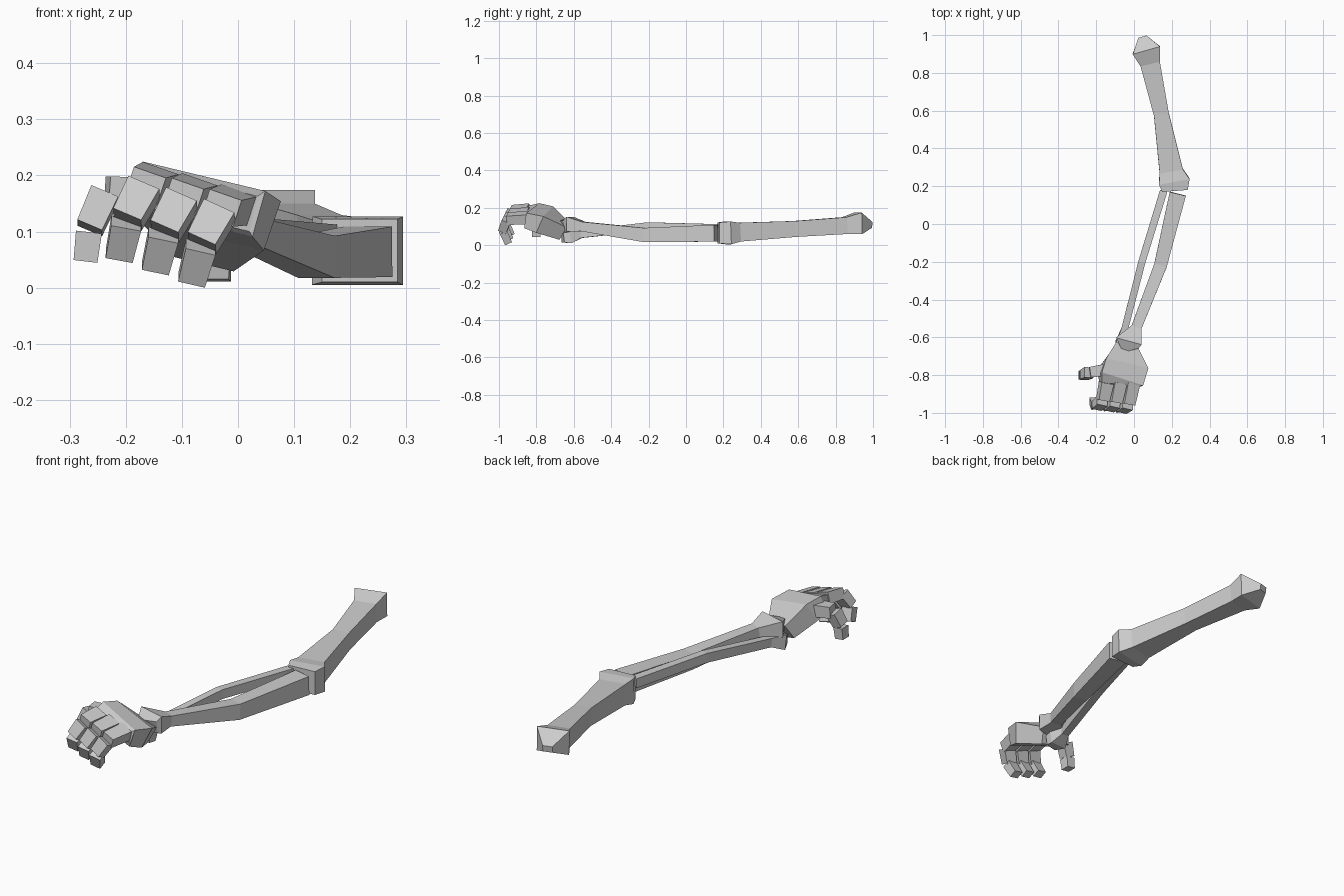
import bpy
import bmesh
from mathutils import Vector

if "Cube" in bpy.data.objects:
    bpy.data.objects.remove(bpy.data.objects["Cube"], do_unlink=True)

bone_grey = bpy.data.materials.new("bone_grey")
bone_grey.use_nodes = True
colour = (0.6, 0.6, 0.6, 1)
bone_grey.diffuse_color = colour
bone_grey.node_tree.nodes["Principled BSDF"].inputs["Base Color"].default_value = colour


def loft(name, sections, up=(0, 0, 1)):
    """Four-sided loft; each section is x, y, z, width, height."""
    bm = bmesh.new()
    centres = [Vector(s[:3]) for s in sections]
    rings = []
    last = len(sections) - 1
    for i, (c, s) in enumerate(zip(centres, sections)):
        along = (centres[min(i + 1, last)] - centres[max(i - 1, 0)]).normalized()
        side = along.cross(Vector(up)).normalized()
        top = side.cross(along)
        corners = ((-1, -1), (1, -1), (1, 1), (-1, 1))
        rings.append([bm.verts.new(c + side * s[3] * a / 2 + top * s[4] * b / 2)
                      for a, b in corners])
    for r0, r1 in zip(rings, rings[1:]):
        for k in range(4):
            n = (k + 1) % 4
            bm.faces.new((r0[k], r0[n], r1[n], r1[k]))
    bm.faces.new(rings[0])
    bm.faces.new(rings[-1])
    bmesh.ops.recalc_face_normals(bm, faces=bm.faces)
    mesh = bpy.data.meshes.new(name)
    bm.to_mesh(mesh)
    bm.free()
    mesh.materials.append(bone_grey)
    obj = bpy.data.objects.new(name, mesh)
    bpy.context.collection.objects.link(obj)
    return obj


def digit(name, joints, width, depth, up):
    """Chain of separate tapered blocks between joints."""
    for i, (a, b) in enumerate(zip(joints, joints[1:])):
        a, b = Vector(a), Vector(b)
        gap = (b - a).normalized() * 0.006
        size = 1 - 0.1 * i
        # blocks that point down keep their outer face turned forwards
        loft(f"{name}_segment_{i + 1}",
             [(*(a + gap), width * size, depth * size),
              (*(b - gap * 0.3), width * size * 0.9, depth * size * 0.92)],
             up[min(i, len(up) - 1)])


# Upper arm with shoulder head and elbow block
loft("upper_arm_bone", [
    (0.045, 0.99, 0.108, 0.045, 0.03),
    (0.065, 0.92, 0.117, 0.15, 0.115),
    (0.085, 0.85, 0.105, 0.105, 0.09),
    (0.145, 0.58, 0.087, 0.08, 0.085),
    (0.197, 0.28, 0.07, 0.125, 0.1),
    (0.213, 0.225, 0.066, 0.165, 0.122),
    (0.217, 0.175, 0.066, 0.135, 0.112),
])

# Two forearm bones that flare at the wrist
loft("forearm_thick_bone", [
    (0.232, 0.16, 0.064, 0.088, 0.09),
    (0.14, -0.22, 0.055, 0.068, 0.075),
    (0.012, -0.55, 0.1, 0.055, 0.05),
    (-0.028, -0.62, 0.112, 0.14, 0.08),
    (-0.018, -0.66, 0.1, 0.085, 0.065),
])
loft("forearm_thin_bone", [
    (0.157, 0.175, 0.09, 0.04, 0.045),
    (0.042, -0.2, 0.1, 0.038, 0.045),
    (-0.05, -0.56, 0.06, 0.036, 0.042),
    (-0.055, -0.62, 0.045, 0.085, 0.07),
    (-0.045, -0.66, 0.04, 0.06, 0.05),
])

# Hand block, rolled so the thumb side is higher
loft("palm", [
    (-0.05, -0.65, 0.075, 0.11, 0.08),
    (-0.05, -0.755, 0.137, 0.235, 0.1),
    (-0.072, -0.825, 0.158, 0.235, 0.085),
    (-0.074, -0.845, 0.156, 0.21, 0.065),
], up=(0.24, 0, 1))

# Three curled fingers, spaced evenly from the thumb side outwards
first = [(-0.145, -0.835, 0.188), (-0.165, -0.935, 0.182),
         (-0.198, -0.965, 0.12), (-0.212, -0.935, 0.055)]
third = [(-0.005, -0.835, 0.148), (-0.03, -0.955, 0.142),
         (-0.065, -0.98, 0.078), (-0.083, -0.95, 0.012)]
finger_up = [(0.35, 0, 1), (-0.05, -1, 0.4), (0, -1, -0.4)]
for k, name in enumerate(("index_finger", "middle_finger", "outer_finger")):
    joints = [Vector(p).lerp(Vector(q), k / 2) for p, q in zip(first, third)]
    digit(name, joints, 0.068, 0.054, finger_up)

# Thumb reaching sideways and bending down
digit("thumb", [(-0.14, -0.77, 0.165), (-0.235, -0.785, 0.172),
                (-0.265, -0.8, 0.105), (-0.272, -0.8, 0.045)],
      0.062, 0.058, [(0, 0, 1), (-1, 0, 0)])
